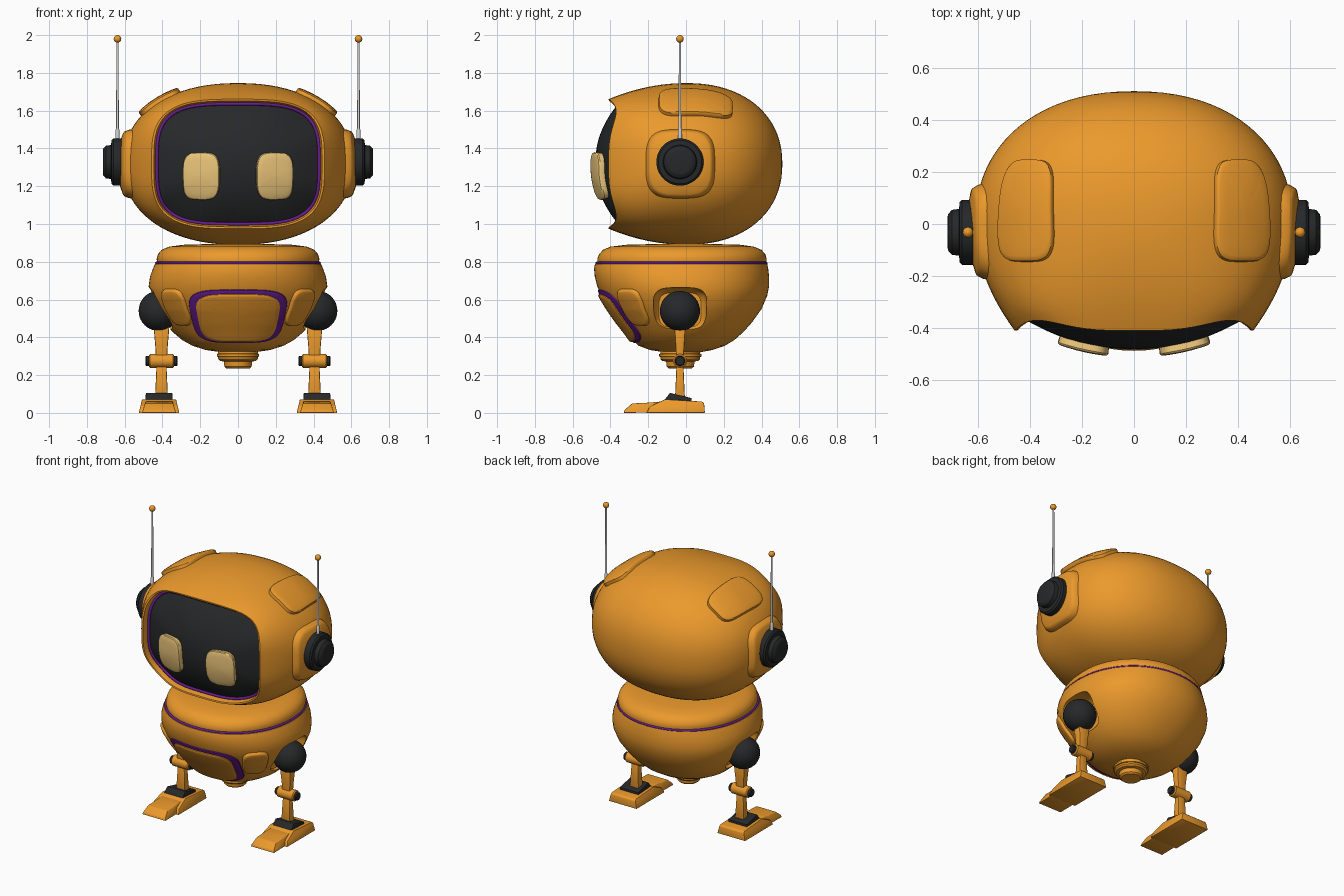
import bpy, bmesh
from math import sin, cos, pi, radians
from mathutils import Vector as V
from mathutils.bvhtree import BVHTree

if "Cube" in bpy.data.objects:
    bpy.data.objects.remove(bpy.data.objects["Cube"])


def material(name, rgb):
    m = bpy.data.materials.new(name)
    m.diffuse_color = (*rgb, 1)
    m.use_nodes = True
    m.node_tree.nodes["Principled BSDF"].inputs["Base Color"].default_value = m.diffuse_color
    return m


ORANGE = material("orange", (0.83, 0.32, 0.025))
BLACK = material("black", (0.02, 0.021, 0.022))
PURPLE = material("purple", (0.14, 0.012, 0.28))
CREAM = material("cream", (0.86, 0.58, 0.2))
N = 80


def smooth(me, angle=35):
    for p in me.polygons:
        p.use_smooth = True
    me.set_sharp_from_angle(angle=radians(angle))


def oval(a, b, n, count=N):
    """Superellipse outline as (u, v, angle)."""
    out = []
    for i in range(count):
        t = 2 * pi * i / count
        c, s = cos(t), sin(t)
        out.append((a * abs(c) ** (2 / n) * (1 if c > 0 else -1),
                    b * abs(s) ** (2 / n) * (1 if s > 0 else -1), t))
    return out


def loft(name, rings, mat, mirror=False, bevel=0):
    """Closed skin through rings of equal length."""
    bm = bmesh.new()
    vs = [[bm.verts.new(p) for p in r] for r in rings]
    k = len(rings[0])
    for a, b in zip(vs, vs[1:]):
        for i in range(k):
            j = (i + 1) % k
            bm.faces.new((a[i], a[j], b[j], b[i]))
    bm.faces.new(vs[0][::-1])
    bm.faces.new(vs[-1])
    bmesh.ops.recalc_face_normals(bm, faces=bm.faces[:])
    if bevel:
        bmesh.ops.bevel(bm, geom=bm.edges[:], offset=bevel, segments=2,
                        profile=0.5, affect='EDGES')
    me = bpy.data.meshes.new(name)
    bm.to_mesh(me)
    bm.free()
    if mat:
        me.materials.append(mat)
    smooth(me)
    ob = bpy.data.objects.new(name, me)
    bpy.context.collection.objects.link(ob)
    if mirror:
        ob.modifiers.new("mirror", 'MIRROR')
    return ob


def tree(ob):
    return BVHTree.FromPolygons([v.co for v in ob.data.vertices],
                                [p.vertices for p in ob.data.polygons])


def patch(name, bvh, c, u, v, a, b, n, h, mat, mirror=False, taper=0, soft=1.08):
    """Raised pad that follows a surface, projected along u x v."""
    c, u, v = V(c), V(u).normalized(), V(v).normalized()
    d = u.cross(v)
    rings = []
    for s, o in ((soft, -0.012), (1 + (soft - 1) * .5, h * .3), (1, h * .75), (.96, h * .94),
                 (.9, h), (.7, h), (.45, h), (.2, h), (.02, h)):
        ring = []
        for x, y, t in oval(a * s, b * s, n):
            x *= 1 + taper * y / b
            p = c + u * x + v * y
            hit, nor, _, _ = bvh.ray_cast(p - d, d)
            ring.append(hit + (nor if nor.dot(d) < 0 else -nor) * o if hit else p)
        rings.append(ring)
    return loft(name, rings, mat, mirror)


def turned(name, axis, c, profile, mat, mirror=False, k=40):
    """Round part: profile of (distance along axis, radius)."""
    place = {'x': lambda d, p, q: (d, p, q), 'z': lambda d, p, q: (p, q, d)}[axis]
    return loft(name, [[V(c) + V(place(d, r * cos(2 * pi * i / k), r * sin(2 * pi * i / k)))
                        for i in range(k)] for d, r in profile], mat, mirror)


def ball(name, c, r, mat, mirror=False):
    steps = 20
    return turned(name, 'z', c, [(-r * cos(pi * i / steps), max(r * sin(pi * i / steps), r * .01))
                                 for i in range(steps + 1)], mat, mirror)


def tube(name, pts, r, mat):
    cu = bpy.data.curves.new(name, 'CURVE')
    cu.dimensions = '3D'
    cu.bevel_depth, cu.bevel_resolution = r, 2
    sp = cu.splines.new('POLY')
    sp.points.add(len(pts) - 1)
    for q, p in zip(sp.points, pts):
        q.co = (*p, 1)
    sp.use_cyclic_u = True
    cu.materials.append(mat)
    bpy.context.collection.objects.link(bpy.data.objects.new(name, cu))


def box(name, x, layers, mat, bevel=0.006):
    """Mirrored tapered block: layers of (z, half width, y front, y back)."""
    return loft(name, [[(x - w, f, z), (x + w, f, z), (x + w, b, z), (x - w, b, z)]
                       for z, w, f, b in layers], mat, True, bevel)


# Head shell, lofted from back to face rim and into the recess
HZ = 1.318


def head_ring(y, w, h, n, dip=0):
    return [(x, y + dip * sin(2 * t) ** 2, HZ + z) for x, z, t in oval(w, h, n)]


rings = []
for i in range(20):
    a = pi / 2 * i / 20
    s, k = cos(a) ** (2 / 2.2), max(sin(a), .01) ** (2 / 2.2)
    rings.append(head_ring(.51 * s, .61 * k, .428 * k, 2.2))
for i in range(13):
    q = (i / 12) ** 2
    rings.append(head_ring(-.41 * i / 12, .61 - .152 * q, .428 - .085 * q, 2.2 + 1.1 * q, .04 * q * q))
rings += [head_ring(-.408, .446, .333, 3.4, .04), head_ring(-.36, .434, .322, 3.5, .04),
          head_ring(-.28, .43, .317, 3.5, .04)]
head = loft("head_shell", rings, ORANGE)
head_bvh = tree(head)

# Face screen, trim and eyes
rings = [head_ring(-.3, .43, .317, 3.5, .04)]
for s in (1, .95, .88, .8, .7, .6, .5, .4, .3, .2, .1, .02):
    rings.append(head_ring(-.36 - .12 * (1 - s ** 2.2), .43 * s, .317 * s, 2.4 + 1.1 * s, .04 * s ** 3))
screen = loft("face_screen", rings, BLACK)
tube("face_trim", head_ring(-.368, .43, .318, 3.5, .04), .009, PURPLE)
patch("eye", tree(screen), (.19, -.4, 1.257), (-1, 0, 0), (0, 0, 1), .094, .12, 3.6, .032,
      CREAM, True, soft=1.0)

# Pads on the crown and at the ears
patch("crown_pad", head_bvh, (.40, .05, 1.62), (.85, 0, -.5), (0, -1, 0), .115, .19, 4, .026,
      ORANGE, True, taper=.08, soft=1.04)
patch("ear_pad", head_bvh, (.6, -.03, 1.318), (0, 1, 0), (0, 0, -1), .165, .165, 3.4, .03,
      ORANGE, True, soft=1.15)

# Ear discs and antennas
EY, EZ = -.032, 1.328
turned("ear_disc", 'x', (0, EY, EZ), [(.58, .115), (.62, .125), (.66, .125), (.67, .115), (.672, .09),
       (.70, .086), (.714, .07), (.716, .06), (.716, .002)], BLACK, True, 48)
turned("antenna_rod", 'z', (.638, EY, 0), [(1.4, .011), (1.5, .01), (1.505, .007), (1.97, .006)],
       None, True, 16)
ball("antenna_tip", (.638, EY, 1.98), .02, ORANGE, True)


# Body bowl, lid and seam
def body_ring(z, w, f, b, n=2.1):
    return [(x, y + (f + b) / 2, z) for x, y, t in oval(w, (b - f) / 2, n)]


bowl = loft("body_bowl", [body_ring(*r) for r in (
    (.317, .01, -.03, -.01), (.32, .08, -.11, .07), (.333, .17, -.19, .14), (.355, .24, -.25, .205),
    (.385, .295, -.283, .255), (.43, .348, -.315, .306), (.48, .39, -.355, .35), (.55, .438, -.405, .4),
    (.62, .467, -.447, .43), (.67, .473, -.47, .44), (.72, .466, -.483, .44), (.765, .45, -.487, .435),
    (.788, .44, -.482, .43), (.792, .42, -.46, .41))], ORANGE)
body_bvh = tree(bowl)
loft("body_lid", [body_ring(*r) for r in (
    (.78, .41, -.45, .4), (.796, .428, -.468, .425), (.815, .431, -.47, .427), (.84, .424, -.46, .42),
    (.863, .405, -.44, .4), (.88, .365, -.4, .36), (.89, .29, -.32, .29), (.894, .15, -.17, .15),
    (.895, .01, -.02, 0))], ORANGE)
tube("body_seam", body_ring(.793, .431, -.472, .424), .008, PURPLE)

# Hip sockets cut into the bowl
cutter = loft("socket_cutter", [[(x, y * k - .032, z * k + .545) for y, z, t in oval(.14, .115, 4)]
              for x, k in ((.34, .8), (.36, .92), (.40, 1), (.65, 1.1))], ORANGE, True)
cutter.hide_render = True
cut = bowl.modifiers.new("sockets", 'BOOLEAN')
cut.operation, cut.object, cut.solver = 'DIFFERENCE', cutter, 'EXACT'
baked = bpy.data.meshes.new_from_object(bowl.evaluated_get(bpy.context.evaluated_depsgraph_get()))
bowl.modifiers.clear()
bowl.data = baked
smooth(baked)
bpy.data.objects.remove(cutter)

# Chest panel with frame, front hip pads
patch("chest_frame", body_bvh, (0, -.4, .513), (-1, 0, 0), (0, 0, 1), .245, .138, 4, .008, PURPLE,
      taper=.12, soft=1.02)
patch("chest_panel", body_bvh, (0, -.4, .508), (-1, 0, 0), (0, 0, 1), .208, .124, 4, .017, ORANGE,
      taper=.12, soft=1.0)
patch("hip_pad", body_bvh, (.345, -.30, .56), (-.75, -.66, 0), (0, 0, 1), .075, .09, 3.5, .016,
      ORANGE, True, taper=.1, soft=1.12)

# Plug under the body
turned("bottom_plug", 'z', (0, -.03, 0), [(.36, .095), (.335, .105), (.285, .105), (.275, .095),
       (.272, .075), (.245, .072), (.236, .062), (.236, .002)], ORANGE)
turned("plug_band", 'z', (0, -.03, 0), [(.315, .1), (.312, .112), (.298, .112), (.295, .1)], ORANGE)

# Legs
LX, LY = .405, -.032
ball("hip_ball", (.42, LY, .54), .106, BLACK, True)
box("upper_leg", LX, [(.27, .03, LY - .02, LY + .02), (.34, .032, LY - .022, LY + .022),
                      (.46, .042, LY - .03, LY + .03)], ORANGE)
turned("knee", 'x', (LX, LY, .275), [(-.066, .03), (-.06, .037), (.06, .037), (.066, .03)],
       ORANGE, True, 28)
turned("knee_pin", 'x', (LX, LY, .275), [(-.085, .022), (-.08, .027), (.08, .027), (.085, .022)],
       BLACK, True, 28)
box("lower_leg", LX, [(.08, .034, LY - .026, LY + .026), (.26, .026, LY - .018, LY + .018)], ORANGE)


# Feet: side profiles (y, z) with narrower upper edge
def slab(name, prof, w_low, w_high, mat):
    top = max(z for _, z in prof)
    width = lambda z: w_low + (w_high - w_low) * z / top
    loft(name, [[(LX + s * width(z) + .013, y, z) for y, z in prof] for s in (-1, 1)], mat, True, .003)


slab("foot", [(-.21, 0), (.1, 0), (.096, .05), (.085, .06), (-.11, .072), (-.19, .035)],
     .107, .09, ORANGE)
slab("toe", [(-.33, 0), (-.15, .002), (-.13, .06), (-.2, .054), (-.285, .05), (-.325, .015)],
     .09, .072, ORANGE)
slab("ankle_plate", [(-.12, .06), (.03, .05), (.03, .078), (-.085, .106)], .075, .07, BLACK)
